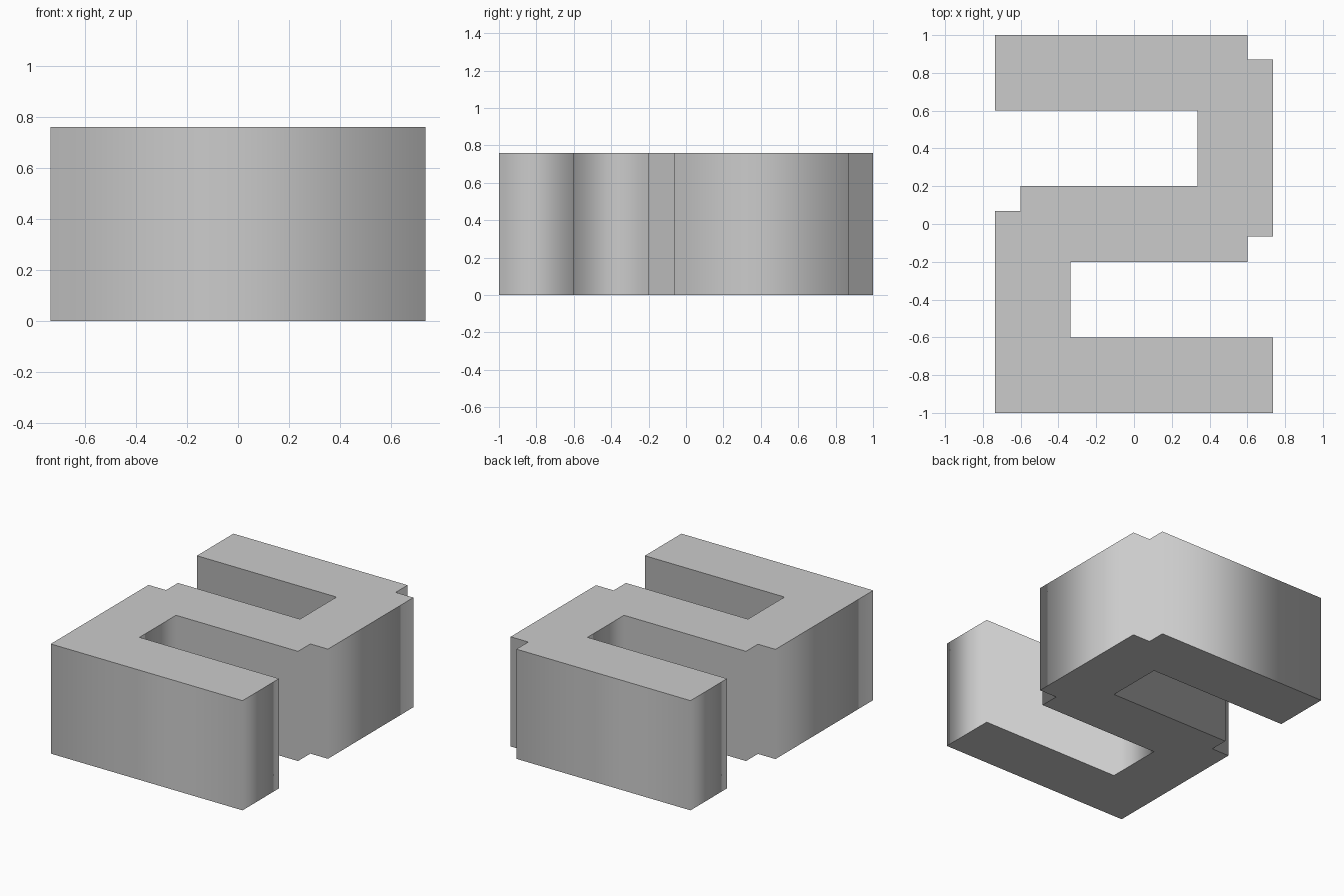
import bpy
import bmesh

HEIGHT = 0.76

cube = bpy.data.objects.get("Cube")
if cube:
    bpy.data.objects.remove(cube, do_unlink=True)

# Single grey finish
grey = bpy.data.materials.new("plain grey")
grey.use_nodes = True
colour = (0.6, 0.6, 0.6, 1)
grey.diffuse_color = colour
grey.node_tree.nodes["Principled BSDF"].inputs["Base Color"].default_value = colour

# Stepped outline, running clockwise from the back right corner
outline = [
    (-0.735, 1), (0.6, 1), (0.6, 0.87), (0.735, 0.87), (0.735, -0.065), (0.6, -0.065),
    (0.6, -0.2), (-0.335, -0.2), (-0.335, -0.6), (0.735, -0.6), (0.735, -1), (-0.735, -1),
    (-0.735, 0.07), (-0.6, 0.07), (-0.6, 0.2), (0.335, 0.2), (0.335, 0.6), (-0.735, 0.6),
]

# Extrude the outline straight up
bm = bmesh.new()
base = bm.faces.new([bm.verts.new((x, y, 0)) for x, y in outline])
result = bmesh.ops.extrude_face_region(bm, geom=[base], use_keep_orig=True)
top = [g for g in result["geom"] if isinstance(g, bmesh.types.BMVert)]
bmesh.ops.translate(bm, verts=top, vec=(0, 0, HEIGHT))
bmesh.ops.recalc_face_normals(bm, faces=bm.faces)

# Flat caps with sharp rims, softly shaded walls between them
for face in bm.faces:
    face.smooth = abs(face.normal.z) < 0.5
for edge in bm.edges:
    edge.smooth = any(not f.smooth for f in edge.link_faces) is False

mesh = bpy.data.meshes.new("stepped_block")
bm.to_mesh(mesh)
bm.free()
mesh.materials.append(grey)
block = bpy.data.objects.new("stepped_block", mesh)
bpy.context.collection.objects.link(block)
